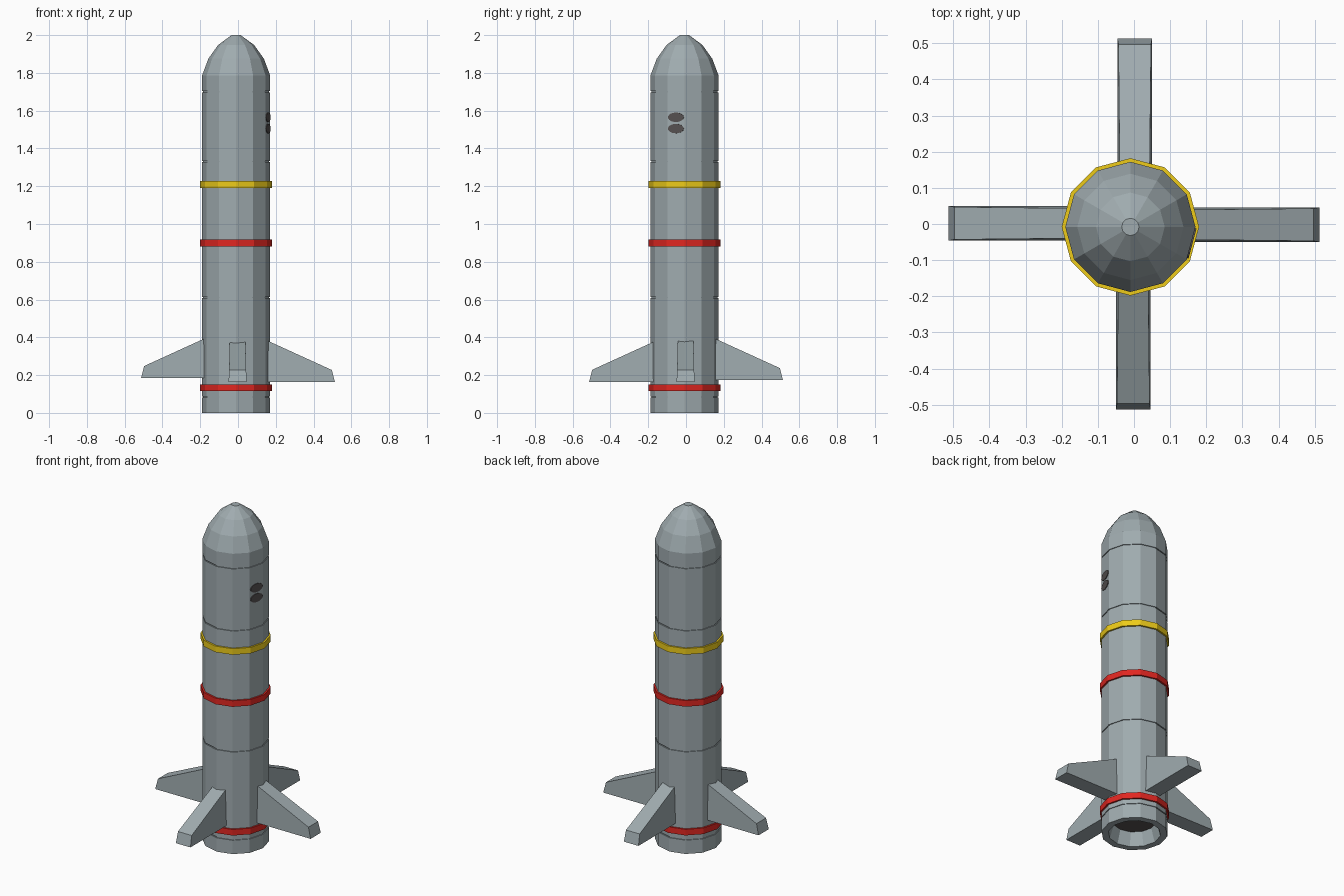
import bpy, bmesh
from math import sin, cos, pi, radians
from mathutils import Matrix, Vector

if "Cube" in bpy.data.objects:
    bpy.data.objects.remove(bpy.data.objects["Cube"])

CX, CY, SIDES = -0.01, -0.008, 12


def material(name, rgb):
    m = bpy.data.materials.new(name)
    m.diffuse_color = (*rgb, 1)
    m.use_nodes = True
    m.node_tree.nodes["Principled BSDF"].inputs["Base Color"].default_value = m.diffuse_color
    return m


GREY = material("grey_metal", (0.35, 0.41, 0.43))
RED = material("red_paint", (0.75, 0.02, 0.015))
YELLOW = material("yellow_paint", (0.85, 0.60, 0.01))
DARK = material("dark", (0.09, 0.08, 0.08))


def finish(name, bm, mat):
    bmesh.ops.recalc_face_normals(bm, faces=bm.faces)
    me = bpy.data.meshes.new(name)
    bm.to_mesh(me)
    bm.free()
    me.materials.append(mat)
    ob = bpy.data.objects.new(name, me)
    bpy.context.collection.objects.link(ob)
    return ob


def lathe(name, profile, mat, closed=False):
    """Spin (radius, z) points around the body axis; ends are capped unless closed."""
    bm = bmesh.new()
    rings = [[bm.verts.new((CX + r * cos(2 * pi * i / SIDES), CY + r * sin(2 * pi * i / SIDES), z))
              for i in range(SIDES)] for r, z in profile]
    pairs = list(zip(rings, rings[1:]))
    if closed:
        pairs.append((rings[-1], rings[0]))
    for a, b in pairs:
        for i in range(SIDES):
            j = (i + 1) % SIDES
            bm.faces.new((a[i], a[j], b[j], b[i]))
    if not closed:
        bm.faces.new(rings[0])
        bm.faces.new(rings[-1])
    return finish(name, bm, mat)


# Body: nozzle recess, hull with panel grooves, faceted nose
R = 0.18
profile = [(0.118, 0.08), (0.142, 0), (R, 0)]
for z in (0.085, 0.61, 1.33, 1.70):
    profile += [(R, z - 0.003), (R - 0.005, z - 0.003), (R - 0.005, z + 0.003), (R, z + 0.003)]
profile += [(R, 1.787), (0.147, 1.875), (0.095, 1.948), (0.024, 2.0)]
lathe("body", profile, GREY)

# Dark floor of the nozzle
lathe("nozzle_floor", [(0.118, 0.078), (0.118, 0.082)], DARK)

# Painted bands
for name, z, mat in (("lower_red_band", 0.133, RED), ("upper_red_band", 0.899, RED),
                     ("yellow_band", 1.209, YELLOW)):
    h = 0.018
    lathe(name, [(R - 0.01, z - h), (R + 0.01, z - h), (R + 0.01, z + h), (R - 0.01, z + h)], mat, True)

# Tail fins: side outline as (distance, z, half thickness), slightly thinner on top
outline = [(0.12, 0, 0.047), (0.513, 0, 0.048), (0.497, 0.064, 0.045), (0.12, 0.236, 0.041)]
for name, angle, z0 in (("right_fin", 0, 0.163), ("back_fin", 90, 0.173),
                        ("left_fin", 180, 0.184), ("front_fin", 270, 0.164)):
    bm = bmesh.new()
    a, b = [[bm.verts.new((d, s * t - 0.002, z + z0)) for d, z, t in outline] for s in (-1, 1)]
    bm.faces.new(a)
    bm.faces.new(b)
    for i in range(4):
        j = (i + 1) % 4
        bm.faces.new((a[i], a[j], b[j], b[i]))
    bm.transform(Matrix.Rotation(radians(angle), 4, 'Z'))
    finish(name, bm, GREY)

# Two oval ports lying on the hull facet just front of the right side
apothem = R * cos(pi / SIDES)
facet = Matrix.Translation((CX, CY, 0)) @ Matrix.Rotation(radians(-15), 4, 'Z')
for name, z in (("upper_port", 1.565), ("lower_port", 1.505)):
    bm = bmesh.new()
    bmesh.ops.create_cone(bm, cap_ends=True, segments=20, radius1=1, radius2=1, depth=0.008)
    bm.transform(facet @ Matrix.Translation((apothem, 0, z)) @ Matrix.Rotation(pi / 2, 4, 'Y')
                 @ Matrix.Diagonal((0.025, 0.043, 1, 1)))
    finish(name, bm, DARK)
